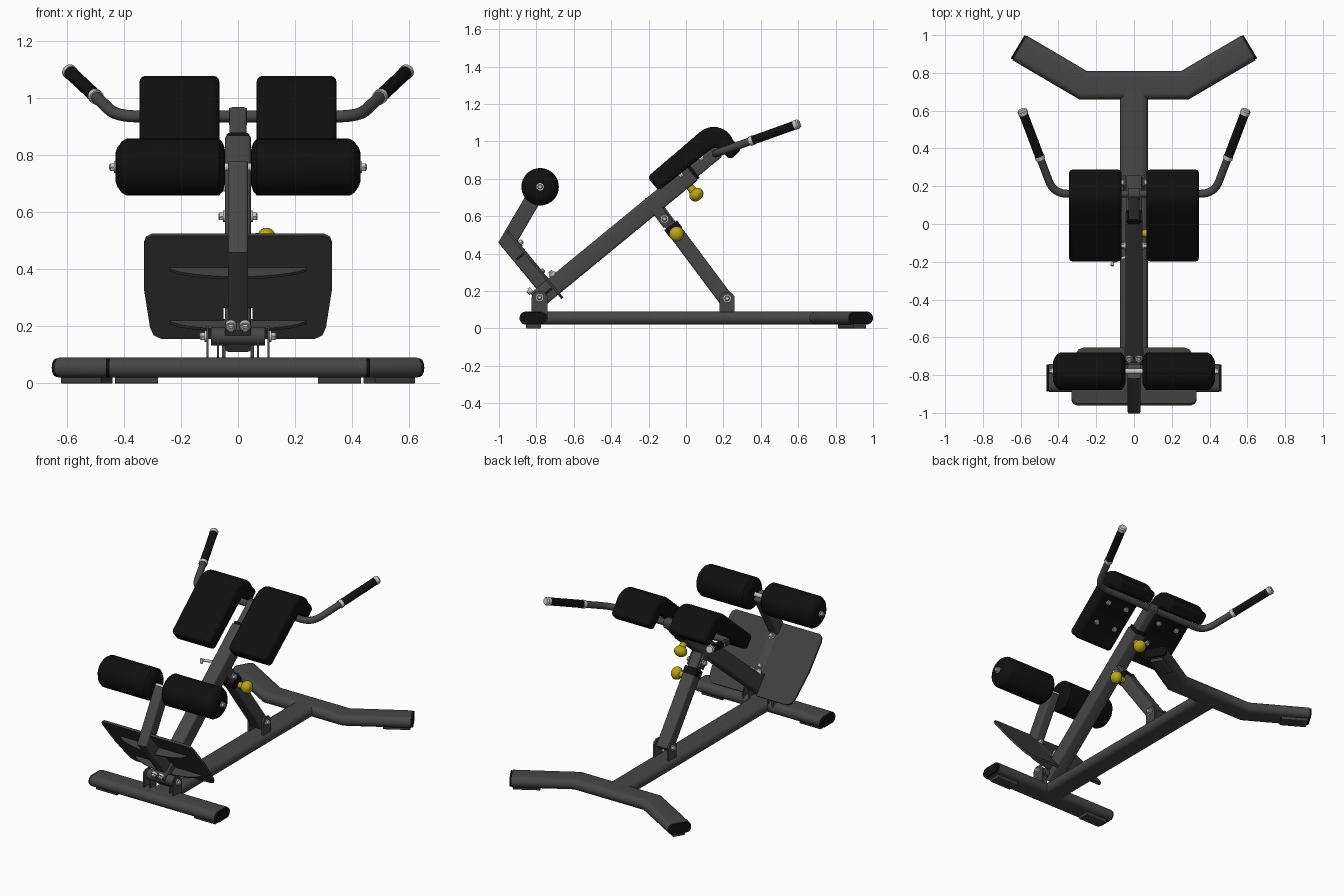
import bpy, bmesh, math
from mathutils import Vector as V, Matrix

if "Cube" in bpy.data.objects:
    bpy.data.objects.remove(bpy.data.objects["Cube"])


def material(name, rgb):
    m = bpy.data.materials.new(name)
    m.diffuse_color = (*rgb, 1)
    m.use_nodes = True
    m.node_tree.nodes["Principled BSDF"].inputs["Base Color"].default_value = m.diffuse_color
    return m


GREY = material("frame grey", (0.062, 0.062, 0.063))
PLATE = material("plate grey", (0.05, 0.05, 0.05))
BLACK = material("black padding", (0.005, 0.005, 0.005))
STEEL = material("bright steel", (0.55, 0.55, 0.55))
YELLOW = material("yellow knob", (0.5, 0.38, 0.01))
X, Y, Z = V((1, 0, 0)), V((0, 1, 0)), V((0, 0, 1))


def finish(name, bm, mat, bevel=0, segments=2):
    bmesh.ops.recalc_face_normals(bm, faces=bm.faces)
    me = bpy.data.meshes.new(name)
    bm.to_mesh(me)
    bm.free()
    me.materials.append(mat)
    ob = bpy.data.objects.new(name, me)
    bpy.context.collection.objects.link(ob)
    if bevel:
        mod = ob.modifiers.new("bevel", "BEVEL")
        mod.width, mod.segments = bevel, segments
        mod.limit_method, mod.angle_limit = "ANGLE", math.radians(50)
    return ob


def skin(name, rings, mat, **kw):
    """Join rings of points into a capped solid."""
    bm = bmesh.new()
    rows = [[bm.verts.new(p) for p in r] for r in rings]
    n = len(rows[0])
    for a, b in zip(rows, rows[1:]):
        for i in range(n):
            bm.faces.new((a[i], a[(i + 1) % n], b[(i + 1) % n], b[i]))
    bm.faces.new(rows[0])
    bm.faces.new(rows[-1])
    return finish(name, bm, mat, **kw)


def rounded(w, h, r, n=4):
    """Rounded rectangle cross-section."""
    out = []
    for k, (sx, sy) in enumerate(((1, 1), (-1, 1), (-1, -1), (1, -1))):
        for i in range(n + 1):
            a = math.pi / 2 * (k + i / n)
            out.append((sx * (w / 2 - r) + r * math.cos(a), sy * (h / 2 - r) + r * math.sin(a)))
    return out


def sweep(name, path, profile, ref, mat):
    """Mitred sweep along a path lying in the plane with normal ref."""
    path, ref = [V(p) for p in path], V(ref).normalized()
    dirs = [(b - a).normalized() for a, b in zip(path, path[1:])]
    rings = []
    for i, p in enumerate(path):
        t1, t2 = dirs[max(i - 1, 0)], dirs[min(i, len(dirs) - 1)]
        m = (t1 + t2).normalized()
        side = m.cross(ref) / m.dot(t1)
        rings.append([p + ref * a + side * b for a, b in profile])
    return skin(name, rings, mat)


def lathe(name, origin, axis, profile, mat, n=24):
    """Solid of revolution from (distance, radius) pairs."""
    q = V(axis).to_track_quat("Z", "Y")
    rings = [[V(origin) + q @ V((r * math.cos(i * math.tau / n), r * math.sin(i * math.tau / n), t))
              for i in range(n)] for t, r in profile]
    return skin(name, rings, mat)


def prism(name, outline, depth, mat, matrix=Matrix(), bevel=0, segments=2):
    """Outline in local xy, extruded along local z."""
    rings = [[matrix @ V((x, y, z)) for x, y in outline] for z in (0, depth)]
    return skin(name, rings, mat, bevel=bevel, segments=segments)


def frame(origin, a, b):
    a, b = V(a), V(b)
    m = Matrix((a, b, a.cross(b))).transposed().to_4x4()
    m.translation = V(origin)
    return m


def bolt(p, axis, s=1.0):
    lathe("bolt_washer", p, axis, [(-0.01, 0.02 * s), (0.005, 0.02 * s)], STEEL, 16)
    lathe("bolt_head", p, axis, [(0, 0.015 * s), (0.017 * s, 0.015 * s), (0.021 * s, 0.010 * s)], STEEL, 6)


def knob(p, axis):
    r = 0.04
    ball = [(r * 0.85 * math.sin(a), r * math.cos(a)) for a in [math.radians(d) for d in range(-75, 76, 15)]]
    lathe("knob_ball", p, axis, ball, YELLOW)
    lathe("knob_stem", V(p) - V(axis) * 0.075, axis, [(0, 0.017), (0.05, 0.022)], YELLOW, 16)


# Base frame: flat oval tubes with black end caps
OVAL = rounded(0.07, 0.15, 0.034, 6)
CAP = rounded(0.064, 0.142, 0.031, 6)
ZB = 0.055
sweep("front_base_tube", [(-0.45, -0.815, ZB), (0.45, -0.815, ZB)], OVAL, Z, GREY)
sweep("centre_base_tube", [(0, -0.78, ZB), (0, 0.70, ZB)], OVAL, Z, GREY)
sweep("rear_base_tube", [(-0.605, 0.932, ZB), (-0.27, 0.735, ZB), (0.27, 0.735, ZB), (0.605, 0.932, ZB)],
      OVAL, Z, GREY)
for s in (-1, 1):
    sweep("front_end_cap", [(s * 0.44, -0.815, ZB), (s * 0.462, -0.815, ZB)], CAP, Z, BLACK)
    sweep("rear_end_cap", [(s * 0.59, 0.923, ZB), (s * 0.616, 0.9385, ZB)], CAP, Z, BLACK)
    sweep("front_foot", [(s * 0.28, -0.815, 0.011), (s * 0.43, -0.815, 0.011)],
          rounded(0.022, 0.08, 0.005), Z, PLATE)
    sweep("rear_foot", [(s * 0.46, 0.847, 0.011), (s * 0.60, 0.929, 0.011)],
          rounded(0.022, 0.08, 0.005), Z, PLATE)

# Front hinge: bracket cheeks, pivot tube and bolts
for s in (-1, 1):
    cheek = [(-0.825, 0.06), (-0.74, 0.06), (-0.74, 0.17), (-0.76, 0.2), (-0.805, 0.2), (-0.825, 0.17)]
    prism("hinge_cheek", cheek, 0.008, GREY, frame((s * 0.107 - 0.004, 0, 0), Y, Z))
    prism("hinge_inner_cheek", [(-0.81, 0.08), (-0.75, 0.08), (-0.75, 0.16), (-0.81, 0.16)], 0.006,
          GREY, frame((s * 0.07 - 0.003, 0, 0), Y, Z))
    bolt((s * 0.113, -0.783, 0.165), (s, 0, 0))
lathe("hinge_tube", (-0.095, -0.783, 0.165), X, [(0, 0.032), (0.19, 0.032)], GREY)

# Inclined main beam with sliding post
D, U = V((0, 0.773, 0.634)), V((0, -0.634, 0.773))
sweep("main_beam", [(0, -0.80, 0.149), (0, 0.03, 0.83)], rounded(0.09, 0.10, 0.012), X, GREY)
sweep("beam_collar", [(0, 0.015, 0.818), (0, 0.045, 0.842)], rounded(0.08, 0.092, 0.012), X, BLACK)
sweep("sliding_post", [(0, -0.1, 0.723), (0, 0.165, 0.94)], rounded(0.06, 0.07, 0.01), X, GREY)
knob((0, 0.055, 0.715), -U)

# Support strut with telescoping upper part
sweep("strut_outer", [(0, 0.225, 0.14), (0, -0.07, 0.535)], rounded(0.085, 0.08, 0.012), X, GREY)
sweep("strut_collar", [(0, -0.055, 0.515), (0, -0.082, 0.551)], rounded(0.09, 0.086, 0.012), X, BLACK)
sweep("strut_inner", [(0, -0.05, 0.508), (0, -0.185, 0.69)], rounded(0.064, 0.064, 0.01), X, GREY)
knob((0.1, -0.05, 0.505), X)
for s in (-1, 1):
    prism("strut_bracket", [(0.18, 0.08), (0.26, 0.08), (0.26, 0.17), (0.24, 0.195), (0.2, 0.195), (0.18, 0.17)],
          0.012, GREY, frame((s * 0.05 - 0.006, 0, 0), Y, Z))
    sweep("strut_lug", [(s * 0.04, -0.095, 0.555), (s * 0.04, -0.17, 0.655)], rounded(0.012, 0.06, 0.005), X, GREY)
    bolt((s * 0.056, 0.22, 0.16), (s, 0, 0))
    bolt((s * 0.048, -0.115, 0.585), (s, 0, 0))

# Foot plate with a notch for the beam, and two crescent ribs below
half = [(0.05, 0), (0.27, 0), (0.295, 0.015), (0.308, 0.05), (0.33, 0.23), (0.33, 0.425), (0.322, 0.452), (0.30, 0.466)]
plate = [(0.05, 0.14)] + half + [(-x, y) for x, y in reversed(half)] + [(-0.05, 0.14)]
prism("foot_plate", plate, 0.014, PLATE, frame((0, -0.655, 0.165), X, U))
for v in (0.084, 0.323):
    arc = [(0.24, 0)] + [(0.24 - 0.48 * i / 16, 0.012 + 0.045 * math.sin(math.pi * i / 16) ** 0.6 if 0 < i < 16 else 0.012)
                         for i in range(17)] + [(-0.24, 0)]
    prism("plate_rib", arc, 0.012, PLATE, frame(V((0, -0.66, 0.16)) + U * v, X, -D))

# Bent roller arm with padded rollers
sweep("roller_arm", [(0, -0.74, 0.205), (0, -0.952, 0.463), (0, -0.78, 0.757)],
      rounded(0.07, 0.085, 0.012), X, GREY)
lathe("roller_axle", (-0.435, -0.78, 0.757), X, [(0, 0.014), (0.87, 0.014)], STEEL, 16)
for s in (-1, 1):
    lathe("roller_pad", (s * 0.045, -0.78, 0.757), (s, 0, 0),
          [(0, 0.06), (0.008, 0.085), (0.022, 0.1), (0.345, 0.1), (0.362, 0.09), (0.378, 0.068), (0.384, 0.05)],
          BLACK, 40)
    bolt((s * 0.43, -0.78, 0.757), (s, 0, 0))
    bolt((s * 0.025, -0.83, 0.20), -D)
    bolt((s * 0.025, -0.715, 0.29), U)
bolt((0, -0.89, 0.455), D)
bolt((0, -0.775, 0.30), D)

# Curved thigh pads
cx, cz, R = 0.148, 0.965, 0.112
pad = [(-0.145, 0.735), (-0.208, 0.808)]
for a in range(130, 19, -10):
    pad.append((cx + R * math.cos(math.radians(a)), cz + R * math.sin(math.radians(a))))
pad += [(0.298, 0.958), (0.238, 0.9), (0.19, 0.945), (0.165, 0.965), (0.14, 0.963)]
for s in (-1, 1):
    prism("thigh_pad", pad, 0.28, BLACK, frame((s * 0.205 - 0.14, 0, 0), Y, Z), bevel=0.022, segments=3)
    for x in (0.13, 0.27):
        bolt((s * x, -0.03, 0.823), -U, 0.8)
        bolt((s * x, 0.08, 0.912), -U, 0.8)

# Handlebar with bent ends, grips and steel caps
ROUND = [(0.021 * math.cos(i * math.tau / 20), 0.021 * math.sin(i * math.tau / 20)) for i in range(20)]
corner, tip = V((0.425, 0.16, 0.935)), V((0.592, 0.60, 1.093))
d = (tip - corner).normalized()
a, b = corner - X * 0.075, corner + d * 0.075
bend = [a * (1 - t) ** 2 + corner * 2 * t * (1 - t) + b * t * t for t in [i / 8 for i in range(9)]]
for s in (-1, 1):
    def flip(p):
        return V((s * p.x, p.y, p.z))
    path = [V((0, 0.16, 0.935))] + bend + [tip - d * 0.1]
    sweep("handlebar", [flip(p) for p in path], ROUND, flip(X.cross(d)), GREY)
    fd = flip(d)
    lathe("grip_collar", flip(tip) - fd * 0.29, fd, [(0, 0.026), (0.02, 0.026)], STEEL)
    lathe("grip", flip(tip) - fd * 0.27, fd, [(0, 0.024), (0.25, 0.024)], BLACK)
    lathe("grip_cap", flip(tip) - fd * 0.022, fd, [(0, 0.026), (0.02, 0.026), (0.028, 0.02)], STEEL)
sweep("handlebar_mount", [(-0.032, 0.16, 0.935), (0.032, 0.16, 0.935)], rounded(0.06, 0.06, 0.02), Z, GREY)

# Small adjustment lever on the left of the beam
lathe("lever_rod", (-0.03, -0.17, 0.68), (-1, -0.35, 0), [(0, 0.008), (0.09, 0.008)], STEEL, 12)
lathe("lever_tip", (-0.115, -0.21, 0.695), (0, -0.2, -1), [(0, 0.009), (0.03, 0.009)], STEEL, 12)

bpy.ops.object.select_all(action="SELECT")
bpy.context.view_layer.objects.active = bpy.context.selected_objects[0]
bpy.ops.object.shade_smooth_by_angle(angle=math.radians(35))
